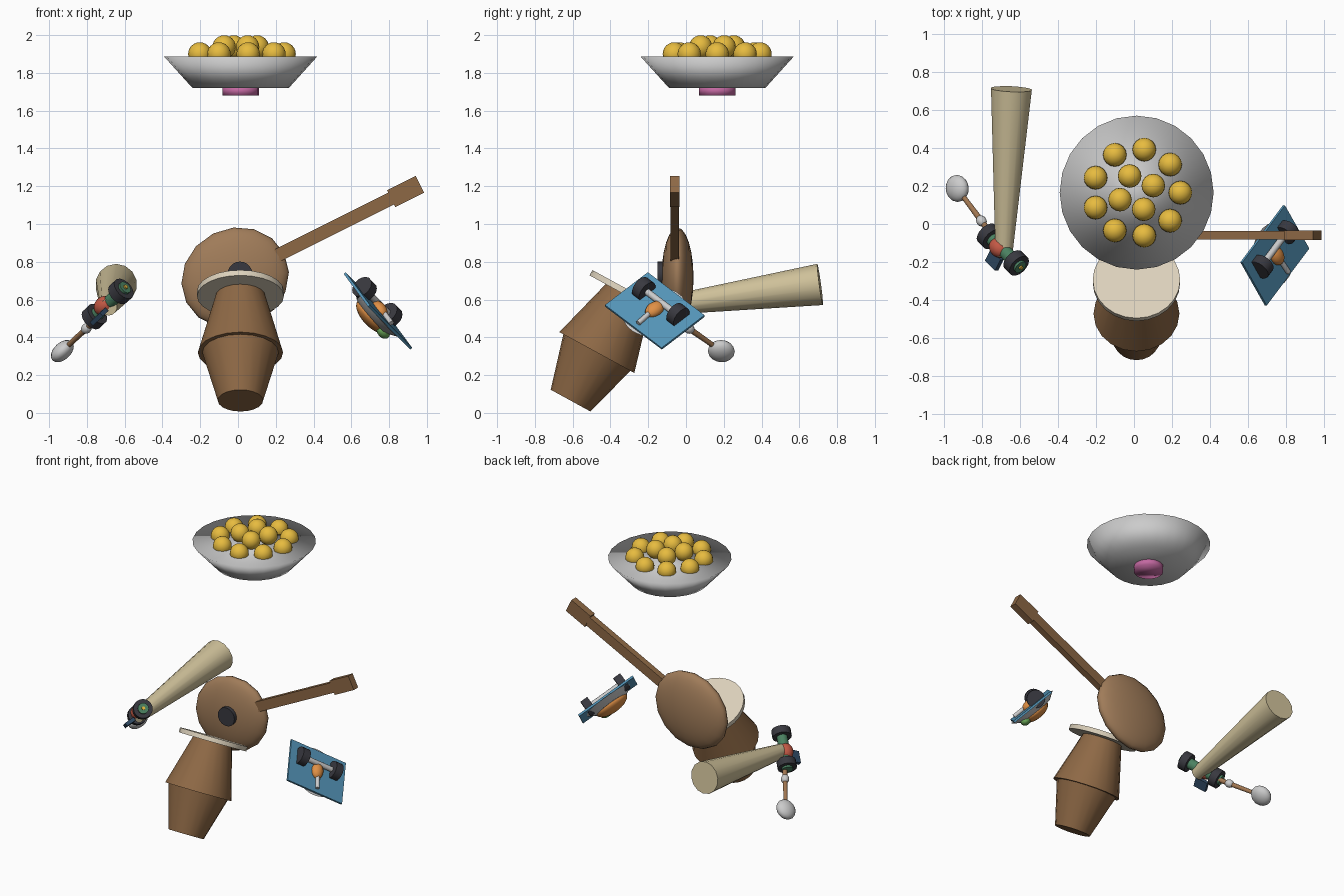
import bpy, math
from mathutils import Vector, Matrix

if "Cube" in bpy.data.objects:
    bpy.data.objects.remove(bpy.data.objects["Cube"])

mats = {}
COL = {"brown": (.27, .14, .06), "wood": (.35, .2, .1), "tan": (.62, .53, .32), "hide": (.72, .64, .5),
       "orange": (.75, .28, .06), "fruit": (.8, .5, .05), "blue": (.09, .3, .48), "navy": (.03, .07, .13),
       "black": (.04, .04, .05), "green": (.07, .22, .12), "red": (.55, .1, .06), "pink": (.55, .14, .36),
       "leaf": (.15, .4, .1), "stick": (.35, .18, .08)}


def finish(name, col, mtx=None, full=False, flat=False):
    o = bpy.context.object
    o.name = name
    if mtx is not None:
        o.matrix_world = mtx
    if full:
        bpy.ops.object.shade_smooth()
    elif not flat:
        bpy.ops.object.shade_smooth_by_angle(angle=math.radians(40))
    if col:
        if col not in mats:
            mats[col] = bpy.data.materials.new(col)
            mats[col].diffuse_color = (*COL[col], 1)
        o.data.materials.append(mats[col])
    return o


def frame(c, x, z):
    """Matrix at c with local x and z along the given directions."""
    z = Vector(z).normalized()
    x = Vector(x)
    x = (x - z * x.dot(z)).normalized()
    y = z.cross(x)
    m = Matrix((x, y, z)).transposed().to_4x4()
    m.translation = Vector(c)
    return m


def rod(name, a, b, r1, r2, col, n=16, full=False):
    a, b = Vector(a), Vector(b)
    d = b - a
    bpy.ops.mesh.primitive_cone_add(vertices=n, radius1=r1, radius2=r2, depth=d.length)
    ref = (1, 0, 0) if abs(d.normalized().x) < .9 else (0, 1, 0)
    return finish(name, col, frame((a + b) / 2, ref, d), full)


def ball(name, c, r, col, x=(1, 0, 0), z=(0, 0, 1), seg=16, rings=12):
    bpy.ops.mesh.primitive_uv_sphere_add(segments=seg, ring_count=rings)
    return finish(name, col, frame(c, x, z) @ Matrix.Diagonal((*r, 1)), True)


def box(name, c, size, col, x=(1, 0, 0), z=(0, 0, 1)):
    bpy.ops.mesh.primitive_cube_add(size=1)
    return finish(name, col, frame(c, x, z) @ Matrix.Diagonal((*size, 1)), flat=True)


# bowl with a filled top, foot and two layers of fruit
BX, BY = .014, .165
rod("bowl", (BX, BY, 1.72), (BX, BY, 1.886), .255, .405, None, 24, True)
rod("bowl_foot", (BX, BY, 1.68), (BX, BY, 1.73), .096, .096, "pink", 20, True)
for n, r, z, off in ((9, .23, 1.90, 0), (4, .095, 1.937, .4)):
    for i in range(n):
        a = off + i * math.tau / n
        ball("fruit", (BX + r * math.cos(a), BY + r * math.sin(a), z), (.062,) * 3, "fruit")

# lute: flattened body, sound hole, neck, head
na = math.radians(26.5)
ND = Vector((math.cos(na), 0, math.sin(na)))
hole = Vector((.01, -.06, .735))
ball("lute_body", (-.015, -.045, .715), (.29, .262, .085), "wood", ND, (0, -1, 0))
rod("sound_hole", (.01, -.10, .735), (.01, -.15, .735), .066, .066, "black", 20)
box("lute_neck", hole + ND * .565, (.69, .07, .045), "brown", ND, (0, -1, 0))
box("lute_head", hole + ND * .98, (.17, .10, .05), "brown", ND, (0, -1, 0))

# hand drum leaning back
DA = Vector((0, math.sin(.5), math.cos(.5)))
base = Vector((.013, -.611, .065))
rod("drum_lower", base, base + DA * .30, .12, .205, "brown", 20)
rod("drum_upper", base + DA * .29, base + DA * .64, .226, .13, "brown", 20)
rod("drum_head", base + DA * .63, base + DA * .662, .23, .23, "hide", 24)

# bat
rod("bat", (-.685, -.17, .56), (-.645, .71, .68), .045, .11, "tan", 14)

# board with plate, food beneath and a wheeled frame above
U = Vector((.224, .3, -.227)).normalized()
V = Vector((.14, -.21, -.185)).normalized()
N = V.cross(U)
N = N if N.z > 0 else -N
C = Vector((.741, -.165, .54))


def on(u, v, n):
    return C + U * u + V * v + N * n


box("board", C, (.438, .313, .014), "blue", U, N)
rod("plate", on(0, 0, -.045), on(0, 0, -.008), .12, .175, None, 24)
ball("food_main", on(0, 0, -.045), (.12, .10, .05), "orange", U, N)
ball("food_leaf", on(.05, .09, -.05), (.045, .035, .03), "leaf", U, N)
ball("cart_body", on(0, .0, .012), (.042, .058, .035), "orange", U, N)
rod("cart_axle", on(-.13, -.05, .025), on(.13, -.05, .025), .018, .018, None, 12)
rod("cart_bar", on(0, -.05, .018), on(0, .13, .018), .014, .014, None, 12)
for s in (-1, 1):
    rod("cart_wheel", on(s * .105, -.05, .025), on(s * .16, -.05, .025), .06, .06, "black", 16)

# small wheeled toy by the bat grip
W1, W2 = Vector((-.62, -.205, .643)), Vector((-.76, -.065, .51))
T = (W1 - W2).normalized()
M = (W1 + W2) / 2
rod("toy_axle", W2 - T * .04, W1 + T * .04, .036, .036, "green", 16)
for w in (W1, W2):
    rod("toy_wheel", w - T * .027, w + T * .027, .064, .064, "black", 16)
rod("toy_hub", W1 + T * .035, W1 + T * .048, .012, .012, "fruit", 10)
ball("toy_body", M + Vector((-.02, .01, -.01)), (.06, .05, .05), "red", T, T.orthogonal())
box("toy_fin", (-.735, -.19, .51), (.09, .025, .07), "navy", T, T.orthogonal())

# spoon
SD = Vector((.52, -.7, .49)).normalized()
head = Vector((-.93, .187, .327))
ball("spoon_bowl", head, (.073, .070, .045), None, SD, (.68, 0, -.73))
rod("spoon_handle", head + SD * .05, head + SD * .33, .013, .017, "stick", 12)
ball("spoon_collar", head + SD * .245, (.032, .027, .027), None, SD, (.68, 0, -.73))

for m in bpy.data.materials:
    if m.users and not m.is_grease_pencil:
        m.use_nodes = True
        m.node_tree.nodes["Principled BSDF"].inputs["Base Color"].default_value = m.diffuse_color
